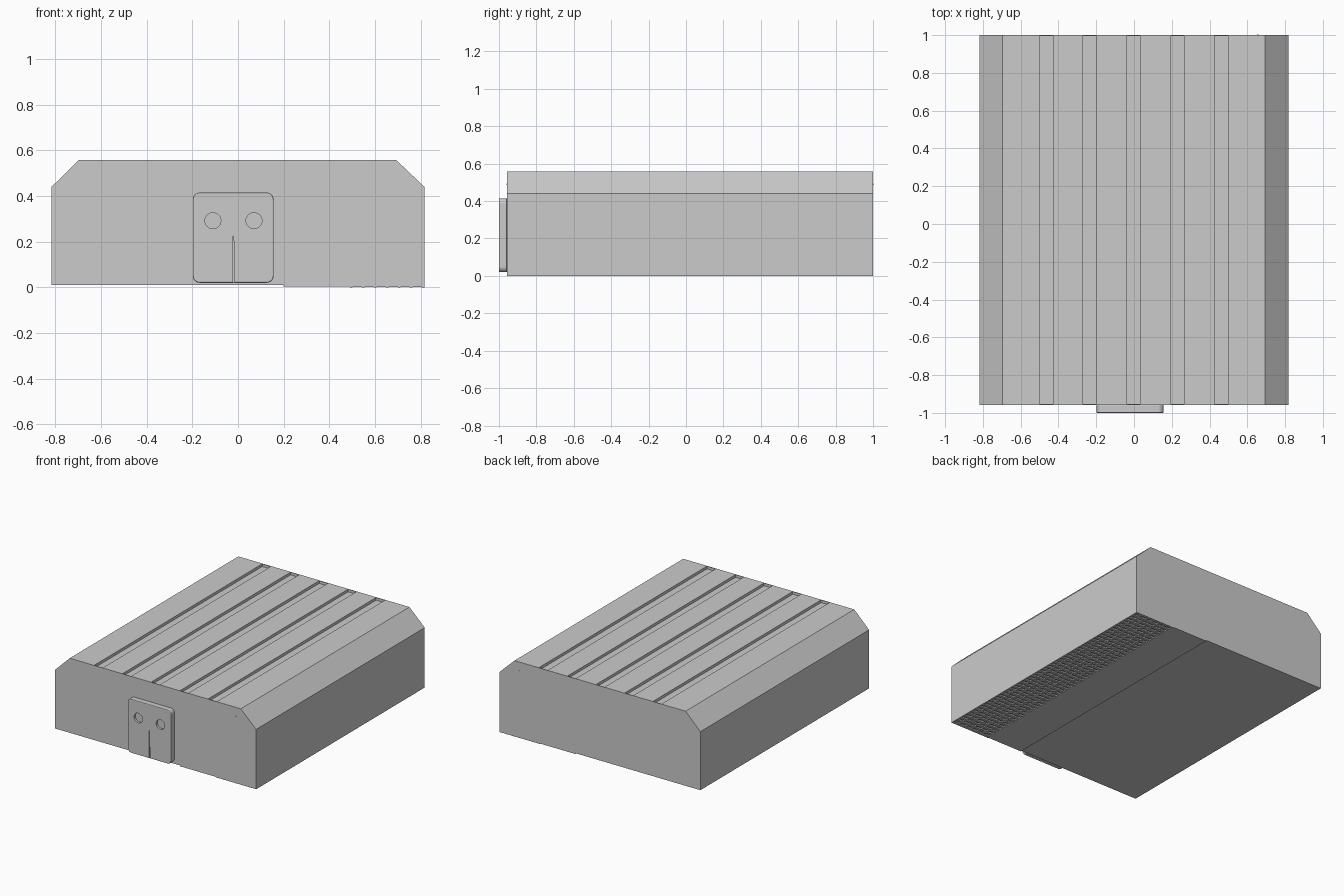
import bpy, bmesh, math
from mathutils import Matrix

if "Cube" in bpy.data.objects:
    bpy.data.objects.remove(bpy.data.objects["Cube"])

Y0, Y1 = -0.957, 1.0          # front and back of the body
W, TOP, FLOOR = 0.817, 0.558, 0.01


def new_object(name, bm):
    bmesh.ops.recalc_face_normals(bm, faces=bm.faces)
    me = bpy.data.meshes.new(name)
    bm.to_mesh(me)
    bm.free()
    ob = bpy.data.objects.new(name, me)
    bpy.context.collection.objects.link(ob)
    return ob


def prism(name, profile, y0, y1):
    """Extrude an x/z outline along y."""
    bm = bmesh.new()
    face = bm.faces.new([bm.verts.new((x, y0, z)) for x, z in profile])
    ext = bmesh.ops.extrude_face_region(bm, geom=[face])['geom']
    bmesh.ops.translate(bm, vec=(0, y1 - y0, 0),
                        verts=[v for v in ext if isinstance(v, bmesh.types.BMVert)])
    return new_object(name, bm)


def add_box(bm, x0, x1, y0, y1, z0, z1):
    m = Matrix.Translation(((x0 + x1) / 2, (y0 + y1) / 2, (z0 + z1) / 2))
    m = m @ Matrix.Diagonal((x1 - x0, y1 - y0, z1 - z0, 1))
    bmesh.ops.create_cube(bm, size=1, matrix=m)


def box(name, *dims):
    bm = bmesh.new()
    add_box(bm, *dims)
    return new_object(name, bm)


def rod(name, x, z, r, y0, y1, sides):
    bm = bmesh.new()
    m = Matrix.Translation((x, (y0 + y1) / 2, z)) @ Matrix.Rotation(math.pi / 2, 4, 'X')
    bmesh.ops.create_cone(bm, cap_ends=True, segments=sides, radius1=r, radius2=r,
                          depth=y1 - y0, matrix=m)
    return new_object(name, bm)


# Body: chamfered box whose top carries five long grooves
grooves = [(-0.50, -0.43), (-0.27, -0.20), (-0.037, 0.033), (0.197, 0.265), (0.425, 0.497)]
DEPTH = 0.02
base = [(W, FLOOR), (W, 0.44), (0.693, TOP)]
left = [(-0.697, TOP), (-W, 0.44), (-W, FLOOR)]
top = []
for a, b in reversed(grooves):
    top += [(b, TOP), (b, TOP - DEPTH), (a, TOP - DEPTH), (a, TOP)]
prism("body", base + top + left, Y0 + 0.004, Y1 - 0.004)

# End walls closing the grooves
prism("front_wall", base + left, Y0, Y0 + 0.004)
prism("back_wall", base + left, Y1 - 0.004, Y1)

# Tiny pin ends near the chamfer
rod("pin", 0.655, 0.49, 0.004, Y0 - 0.002, Y1 + 0.002, 12)

# Thin underside sheet beside the grille
box("floor_sheet", 0.2, 0.49, Y0, Y1, 0.004, FLOOR)

# Grille strip under the right side: rails and cross bars
bm = bmesh.new()
gx0, gx1 = 0.49, W
rails = 7
for i in range(rails):
    x = gx0 + (gx1 - gx0 - 0.012) * i / (rails - 1)
    add_box(bm, x, x + 0.012, Y0, Y1, 0.0, FLOOR)
bars = 50
for i in range(bars):
    y = Y0 + (Y1 - Y0 - 0.02) * i / (bars - 1)
    add_box(bm, gx0, gx1, y, y + 0.02, 0.001, FLOOR)
new_object("underside_grille", bm)

# Front plate with rounded corners
px0, px1, pz0, pz1, r = -0.198, 0.156, 0.02, 0.415, 0.03
outline = []
for cx, cz, start in ((px1 - r, pz1 - r, 0), (px0 + r, pz1 - r, 90),
                      (px0 + r, pz0 + r, 180), (px1 - r, pz0 + r, 270)):
    for k in range(7):
        a = math.radians(start + 15 * k)
        outline.append((cx + r * math.cos(a), cz + r * math.sin(a)))
plate = prism("front_plate", outline, -1.0, Y0)
bev = plate.modifiers.new("soft_edge", 'BEVEL')
bev.width = 0.005
bev.segments = 2
bev.limit_method = 'ANGLE'
bev.angle_limit = math.radians(40)

# Recesses: two round holes and a narrow slit
cutters = [rod("hole_cutter", x, 0.292, 0.035, -1.05, -0.985, 24) for x in (-0.11, 0.07)]
cutters.append(prism("slit_cutter", [(-0.023, 0.0), (-0.015, 0.0), (-0.019, 0.225),
                                     (-0.023, 0.225)], -1.05, -0.98))
for c in cutters:
    c.hide_render = True
    c.hide_set(True)
    mod = plate.modifiers.new(c.name, 'BOOLEAN')
    mod.operation = 'DIFFERENCE'
    mod.object = c
